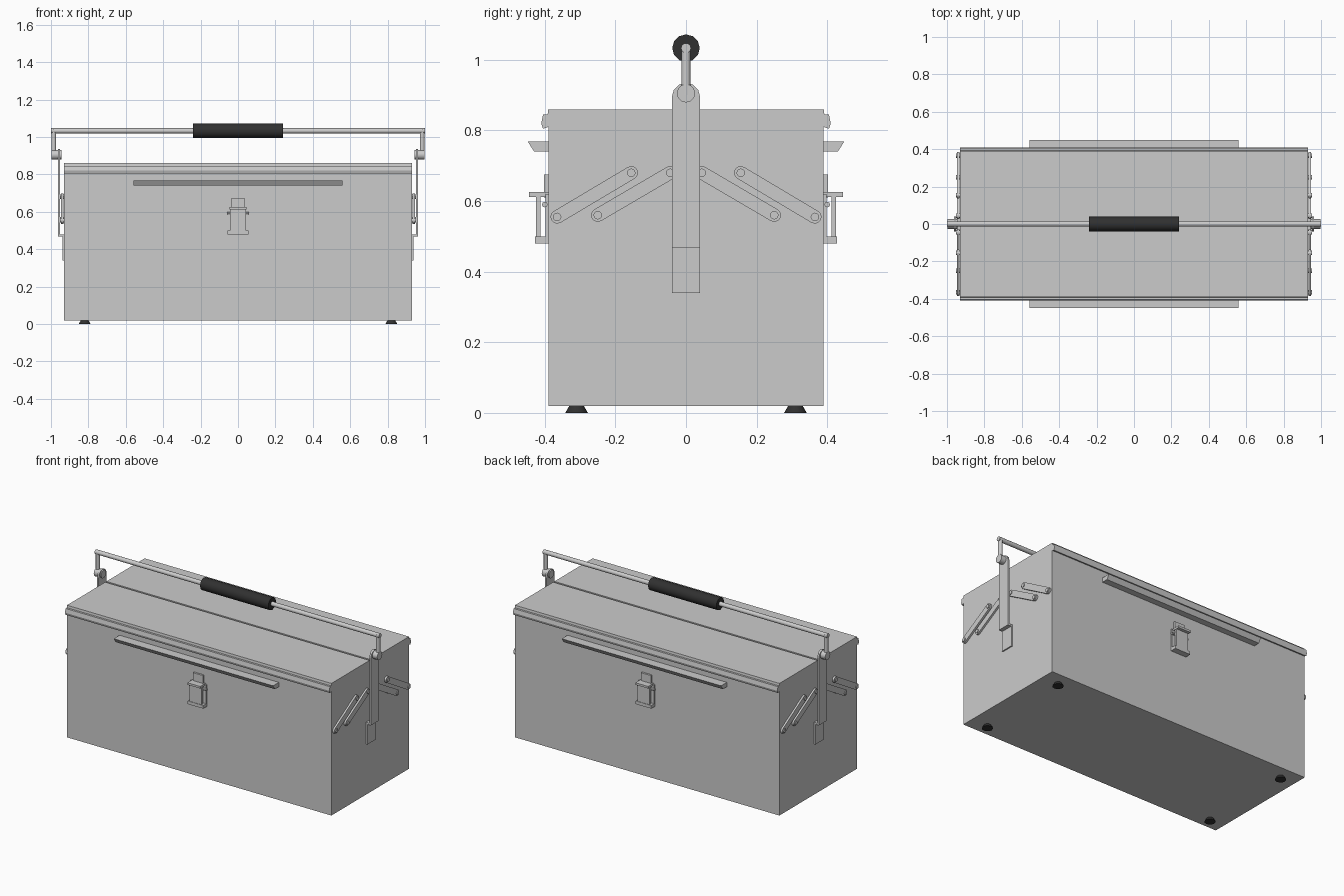
import bpy, bmesh, math
from mathutils import Vector

cube = bpy.data.objects.get("Cube")
if cube:
    bpy.data.objects.remove(cube, do_unlink=True)


def material(name, value):
    m = bpy.data.materials.new(name)
    m.use_nodes = True
    col = (value, value, value, 1)
    m.diffuse_color = col
    m.node_tree.nodes["Principled BSDF"].inputs["Base Color"].default_value = col
    return m


STEEL = material("light grey steel", 0.6)
RUBBER = material("black rubber", 0.03)


def finish(bm, name, mat, smooth=False):
    bmesh.ops.recalc_face_normals(bm, faces=bm.faces)
    me = bpy.data.meshes.new(name)
    bm.to_mesh(me)
    bm.free()
    me.materials.append(mat)
    ob = bpy.data.objects.new(name, me)
    bpy.context.collection.objects.link(ob)
    if smooth:
        bpy.ops.object.select_all(action="DESELECT")
        ob.select_set(True)
        bpy.context.view_layer.objects.active = ob
        bpy.ops.object.shade_smooth_by_angle(angle=math.radians(35))
    return ob


def prism(name, outline, x0, x1, mat=STEEL):
    """Extrude a (y, z) outline along x."""
    bm = bmesh.new()
    face = bm.faces.new([bm.verts.new((x0, y, z)) for y, z in outline])
    ext = bmesh.ops.extrude_face_region(bm, geom=[face])
    moved = [v for v in ext["geom"] if isinstance(v, bmesh.types.BMVert)]
    bmesh.ops.translate(bm, verts=moved, vec=(x1 - x0, 0, 0))
    return finish(bm, name, mat)


def box(name, x0, x1, y0, y1, z0, z1, mat=STEEL):
    return prism(name, [(y0, z0), (y1, z0), (y1, z1), (y0, z1)], x0, x1, mat)


def rod(name, a, b, r1, mat=STEEL, r2=None, sides=12):
    a, b = Vector(a), Vector(b)
    bm = bmesh.new()
    bmesh.ops.create_cone(bm, cap_ends=True, segments=sides, radius1=r1,
                          radius2=r1 if r2 is None else r2, depth=(b - a).length)
    bm.transform((b - a).to_track_quat("Z", "Y").to_matrix().to_4x4())
    bmesh.ops.translate(bm, verts=bm.verts, vec=(a + b) / 2)
    return finish(bm, name, mat, smooth=True)


def capsule(a, b, r, steps=6):
    """Rounded bar outline between two (y, z) points."""
    a, b = Vector(a), Vector(b)
    ang = math.atan2(b.y - a.y, b.x - a.x)
    pts = []
    for c, start in ((b, ang - math.pi / 2), (a, ang + math.pi / 2)):
        for i in range(steps + 1):
            t = start + math.pi * i / steps
            pts.append((c.x + r * math.cos(t), c.y + r * math.sin(t)))
    return pts


# Case and the two lid halves with rolled lips
box("case", -0.93, 0.93, -0.39, 0.39, 0.02, 0.815)
for s, side in ((-1, "front"), (1, "back")):
    lid = [(0.006, 0.81), (0.39, 0.81), (0.405, 0.805), (0.41, 0.82),
           (0.405, 0.845), (0.392, 0.845), (0.39, 0.86), (0.006, 0.86)]
    prism(side + "_lid", [(s * y, z) for y, z in lid], -0.93, 0.93)

    # Ledge used to pull the lid open
    ledge = [(0.385, 0.74), (0.43, 0.74), (0.448, 0.768), (0.385, 0.768)]
    prism(side + "_ledge", [(s * y, z) for y, z in ledge], -0.56, 0.56)

    # Latch: base plate, hinged flap, hook shelf and foot
    def latch(part, w, y0, y1, z0, z1):
        box(f"{side}_latch_{part}", -w, w, *sorted((s * y0, s * y1)), z0, z1)
    latch("hook", 0.035, 0.385, 0.402, 0.61, 0.675)
    latch("shelf", 0.045, 0.385, 0.445, 0.612, 0.625)
    latch("base", 0.055, 0.385, 0.398, 0.48, 0.62)
    latch("flap", 0.042, 0.412, 0.425, 0.50, 0.62)
    latch("foot", 0.055, 0.395, 0.428, 0.48, 0.50)
    rod(side + "_latch_pin", (-0.06, s * 0.4, 0.59), (0.06, s * 0.4, 0.59), 0.008, sides=8)

# Lid seam floor
box("lid_seam", -0.93, 0.93, -0.01, 0.01, 0.81, 0.853)

# Folding arms, straps and handle joints on both ends
for s, side in ((1, "left"), (-1, "right")):
    for t, end in ((-1, "front"), (1, "back")):
        for label, a, b in (("outer", (0.155, 0.68), (0.365, 0.555)),
                            ("inner", (0.045, 0.68), (0.25, 0.56))):
            ya, yb = (t * a[0], a[1]), (t * b[0], b[1])
            prism(f"{side}_{end}_{label}_arm", capsule(ya, yb, 0.019), s * 0.934, s * 0.946)
            for p in (ya, yb):
                rod(f"{side}_{end}_{label}_rivet", (s * 0.925, *p), (s * 0.951, *p), 0.012)

    strap = [(-0.04, 0.47), (0.04, 0.47)] + capsule((0, 0.88), (0, 0.895), 0.04)[:7]
    prism(side + "_strap", strap, s * 0.952, s * 0.963)
    box(side + "_strap_step", s * 0.925, s * 0.963, -0.04, 0.04, 0.468, 0.48)
    box(side + "_strap_foot", s * 0.925, s * 0.938, -0.04, 0.04, 0.34, 0.47)
    rod(side + "_handle_joint", (s * 0.945, 0, 0.905), (s * 0.997, 0, 0.905), 0.026)
    rod(side + "_handle_post", (s * 0.985, 0, 0.9), (s * 0.985, 0, 1.04), 0.013)

# Carrying bar and its grip
rod("handle_bar", (-1, 0, 1.033), (1, 0, 1.033), 0.014)
rod("handle_grip", (-0.24, 0, 1.033), (0.24, 0, 1.033), 0.039, RUBBER)

# Feet
for x in (-0.82, 0.82):
    for y in (-0.31, 0.31):
        rod("foot", (x, y, 0), (x, y, 0.021), 0.032, RUBBER, r2=0.02)
